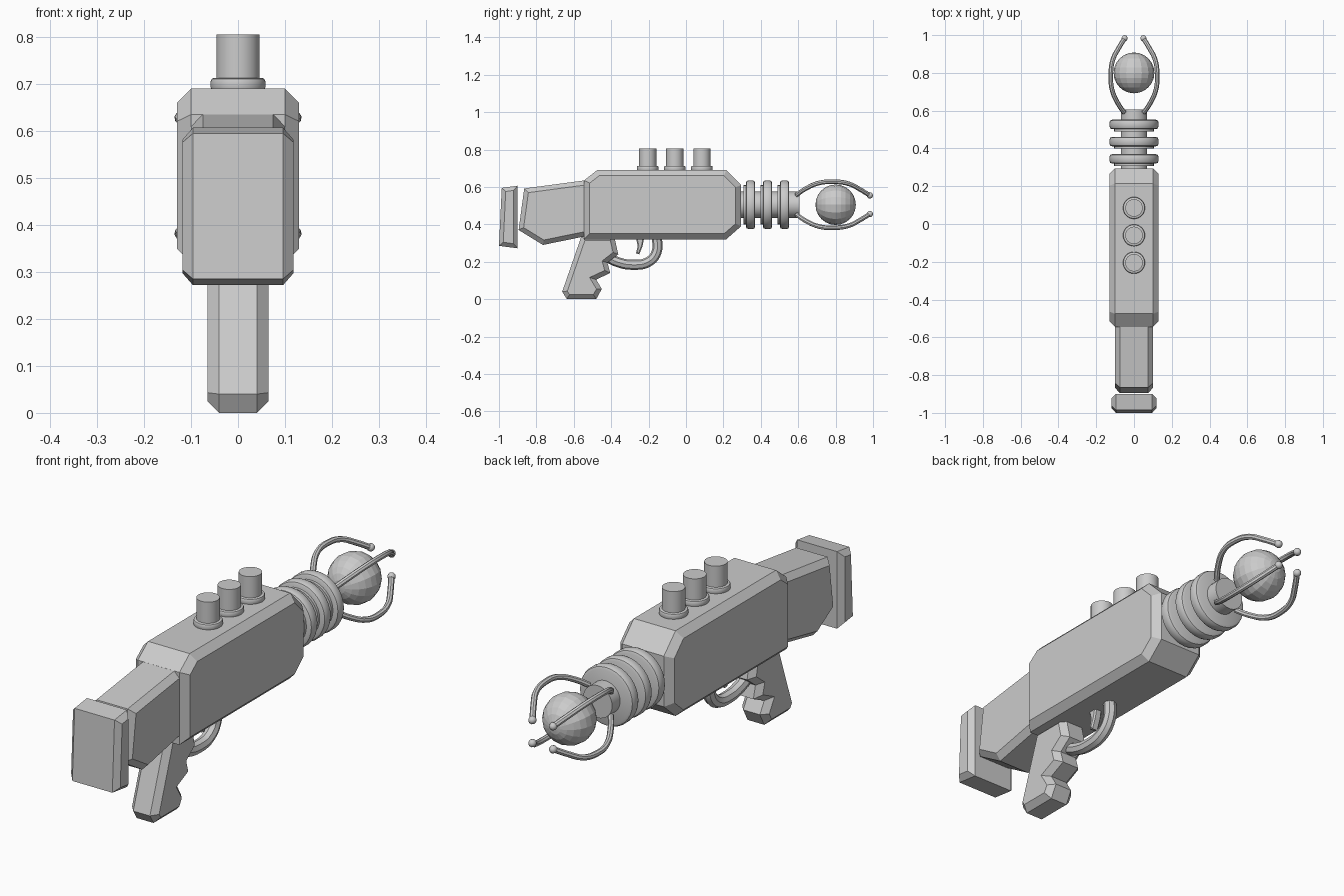
import bpy, bmesh, math
from mathutils import Vector, Matrix

if "Cube" in bpy.data.objects:
    bpy.data.objects.remove(bpy.data.objects["Cube"])

grey = bpy.data.materials.new("plain grey")
grey.diffuse_color = (0.6, 0.6, 0.6, 1)
grey.use_nodes = True
grey.node_tree.nodes["Principled BSDF"].inputs["Base Color"].default_value = grey.diffuse_color
AXIS_Z = 0.505  # height of the barrel axis


def finish(name, bm, smooth=False):
    bmesh.ops.recalc_face_normals(bm, faces=bm.faces)
    me = bpy.data.meshes.new(name)
    bm.to_mesh(me)
    bm.free()
    me.materials.append(grey)
    ob = bpy.data.objects.new(name, me)
    bpy.context.collection.objects.link(ob)
    if smooth:
        bpy.ops.object.select_all(action='DESELECT')
        ob.select_set(True)
        bpy.context.view_layer.objects.active = ob
        bpy.ops.object.shade_smooth_by_angle(angle=math.radians(35))
    return ob


def inset(points, d):
    """Offset a closed outline inward with mitred corners."""
    pts = [Vector(p) for p in points]
    n = len(pts)
    area = sum(pts[i].x * pts[(i + 1) % n].y - pts[(i + 1) % n].x * pts[i].y for i in range(n))
    s = 1 if area > 0 else -1
    out = []
    for i, p in enumerate(pts):
        a = (p - pts[i - 1]).normalized()
        b = (pts[(i + 1) % n] - p).normalized()
        na, nb = s * Vector((-a.y, a.x)), s * Vector((-b.y, b.x))
        out.append(p + (na + nb) * d / (1 + na.dot(nb)))
    return out


def slab(name, outline, half, chamfer):
    """Side outline (y, z) given thickness in x, with chamfered side rims."""
    small = inset(outline, chamfer)
    bm = bmesh.new()
    rows = []
    for x, prof in ((-half, small), (-half + chamfer, outline),
                    (half - chamfer, outline), (half, small)):
        rows.append([bm.verts.new((x, p[0], p[1])) for p in prof])
    n = len(outline)
    for r, q in zip(rows, rows[1:]):
        for i in range(n):
            j = (i + 1) % n
            bm.faces.new((r[i], r[j], q[j], q[i]))
    bm.faces.new(rows[0])
    bm.faces.new(rows[-1])
    return finish(name, bm)


def lathe(name, profile, origin, along_y=False, sides=32):
    """Turn (radius, height) points around z, or around y."""
    bm = bmesh.new()
    rings = []
    for r, h in profile:
        rings.append([bm.verts.new((r * math.cos(2 * math.pi * k / sides),
                                    r * math.sin(2 * math.pi * k / sides), h))
                      for k in range(sides)])
    for a, b in zip(rings, rings[1:]):
        for k in range(sides):
            m = (k + 1) % sides
            bm.faces.new((a[k], a[m], b[m], b[k]))
    bm.faces.new(rings[0])
    bm.faces.new(rings[-1])
    if along_y:
        bm.transform(Matrix.Rotation(-math.pi / 2, 4, 'X'))
    bm.transform(Matrix.Translation(origin))
    return finish(name, bm, True)


def disc(radius, lo, hi, b):
    return [(radius - b, lo), (radius - b * 0.3, lo + b * 0.3), (radius, lo + b),
            (radius, hi - b), (radius - b * 0.3, hi - b * 0.3), (radius - b, hi)]


def tube(name, points, radius):
    cu = bpy.data.curves.new(name, 'CURVE')
    cu.dimensions = '3D'
    cu.bevel_depth = radius
    cu.bevel_resolution = 2
    cu.resolution_u = 5
    cu.use_fill_caps = True
    sp = cu.splines.new('BEZIER')
    sp.bezier_points.add(len(points) - 1)
    for bp, p in zip(sp.bezier_points, points):
        bp.co = p
        bp.handle_left_type = bp.handle_right_type = 'AUTO'
    cu.materials.append(grey)
    ob = bpy.data.objects.new(name, cu)
    bpy.context.collection.objects.link(ob)
    bpy.ops.object.select_all(action='DESELECT')
    ob.select_set(True)
    bpy.context.view_layer.objects.active = ob
    bpy.ops.object.convert(target='MESH')
    bpy.ops.object.shade_smooth_by_angle(angle=math.radians(35))


def ball(name, centre, radius, u, v, smooth):
    bm = bmesh.new()
    bmesh.ops.create_uvsphere(bm, u_segments=u, v_segments=v, radius=radius)
    bm.transform(Matrix.Translation(centre) @ Matrix.Rotation(math.pi / 2, 4, 'X'))
    finish(name, bm, smooth)


# Chamfered main blocks
slab("body", [(-0.545, 0.32), (0.215, 0.32), (0.295, 0.39), (0.295, 0.61),
              (0.215, 0.69), (-0.475, 0.69), (-0.545, 0.635)], 0.13, 0.03)
slab("stock", [(-0.52, 0.34), (-0.52, 0.638), (-0.865, 0.592),
               (-0.895, 0.37), (-0.765, 0.29)], 0.1, 0.025)
slab("butt_plate", [(-0.985, 0.595), (-0.9, 0.607), (-0.9, 0.272), (-1.0, 0.285)], 0.118, 0.022)
slab("grip", [(-0.558, 0.34), (-0.662, 0.04), (-0.637, 0.0), (-0.48, 0.0), (-0.45, 0.055),
              (-0.48, 0.105), (-0.405, 0.14), (-0.42, 0.195), (-0.362, 0.24),
              (-0.385, 0.34)], 0.065, 0.025)

# Trigger and its guard
slab("trigger", [(-0.27, 0.335), (-0.222, 0.335), (-0.232, 0.285), (-0.25, 0.24),
                 (-0.268, 0.245), (-0.258, 0.285)], 0.018, 0.006)
tube("trigger_guard", [(0, -0.42, 0.225), (0, -0.37, 0.2), (0, -0.285, 0.184),
                       (0, -0.2, 0.2), (0, -0.158, 0.25), (0, -0.155, 0.335)], 0.027)

# Three knobs with flanges on top
for i, y in enumerate((-0.205, -0.06, 0.085)):
    lathe(f"knob_{i + 1}", [(0.046, 0.68), (0.046, 0.805)], (0, y, 0))
    lathe(f"knob_flange_{i + 1}", disc(0.058, 0.685, 0.713, 0.007), (0, y, 0))

# Barrel with rounded cooling rings and thinner collars
axis = (0, 0, AXIS_Z)
lathe("barrel", [(0.07, 0.27), (0.07, 0.607)], axis, True)
for i, y in enumerate((0.345, 0.436, 0.527)):
    lathe(f"cooling_ring_{i + 1}", disc(0.13, y - 0.025, y + 0.025, 0.014), axis, True)
    lathe(f"collar_{i + 1}", [(0.105, y - 0.037), (0.105, y - 0.02)], axis, True)

# Energy ball held by four diagonal prongs
ball("energy_ball", (0, 0.8, AXIS_Z), 0.108, 16, 12, False)
path = [(0.59, 0.052), (0.635, 0.083), (0.71, 0.116), (0.79, 0.123),
        (0.87, 0.112), (0.93, 0.082), (0.982, 0.05)]
for sx in (-1, 1):
    for sz in (-1, 1):
        tag = ("left" if sx < 0 else "right") + ("_lower" if sz < 0 else "_upper")
        tube(f"prong_{tag}", [(sx * r, y, AXIS_Z + sz * r) for y, r in path], 0.0125)
        ball(f"prong_tip_{tag}", (sx * 0.05, 0.983, AXIS_Z + sz * 0.05), 0.017, 10, 6, True)
